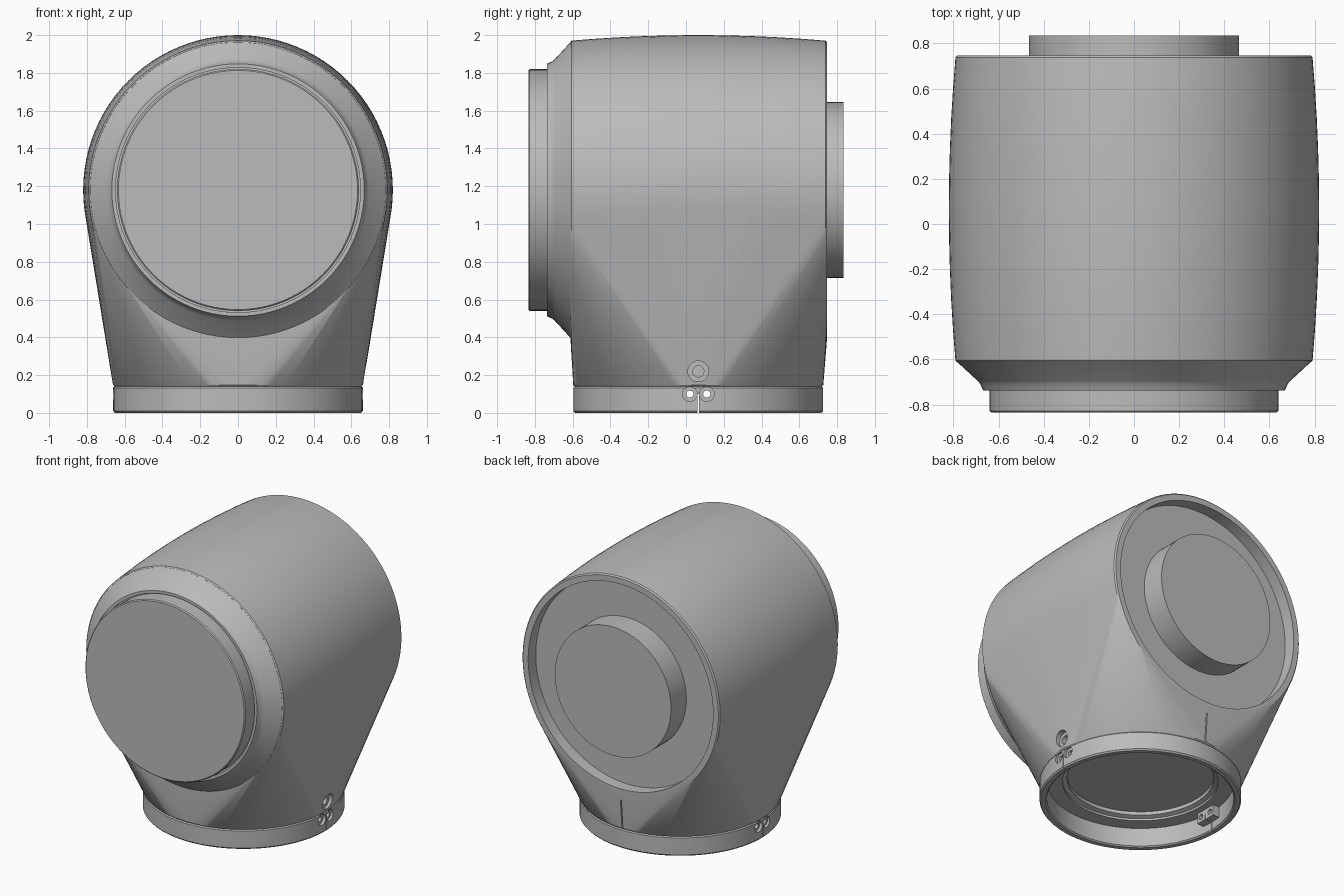
import bpy, bmesh
from math import cos, sin, pi, radians
from mathutils import Matrix, Vector

cube = bpy.data.objects.get("Cube")
if cube:
    bpy.data.objects.remove(cube, do_unlink=True)

grey = bpy.data.materials.new("cast_grey")
grey.use_nodes = True
grey.diffuse_color = (0.5, 0.5, 0.5, 1)
grey.node_tree.nodes["Principled BSDF"].inputs["Base Color"].default_value = (0.5, 0.5, 0.5, 1)

AXIS_Z = 1.18      # height of the barrel axis
NECK_Y = 0.065     # centre of the round collar
TURN = {"X": Matrix.Rotation(pi / 2, 4, "Y"),
        "Y": Matrix.Rotation(-pi / 2, 4, "X"),
        "Z": Matrix.Identity(4)}


def finish(name, bm):
    bmesh.ops.recalc_face_normals(bm, faces=bm.faces)
    mesh = bpy.data.meshes.new(name)
    bm.to_mesh(mesh)
    bm.free()
    mesh.materials.append(grey)
    obj = bpy.data.objects.new(name, mesh)
    bpy.context.collection.objects.link(obj)
    return obj


def ring(bm, h, r, matrix, segs):
    """Circle of vertices, or a single pole when the radius is zero."""
    if r == 0:
        return [bm.verts.new(matrix @ Vector((0, 0, h)))]
    return [bm.verts.new(matrix @ Vector((r * cos(2 * pi * i / segs), r * sin(2 * pi * i / segs), h)))
            for i in range(segs)]


def lathe(name, profile, axis, centre, segs=96, closed=False):
    """Spin a profile of (distance along axis, radius) pairs."""
    bm = bmesh.new()
    matrix = Matrix.Translation(centre) @ TURN[axis]
    rings = [ring(bm, h, r, matrix, segs) for h, r in profile]
    pairs = list(zip(rings, rings[1:]))
    if closed:
        pairs.append((rings[-1], rings[0]))
    for a, b in pairs:
        for i in range(segs):
            j = (i + 1) % segs
            quad = [a[i % len(a)], a[j % len(a)], b[j % len(b)], b[i % len(b)]]
            bm.faces.new(list(dict.fromkeys(quad)))
    return finish(name, bm)


def box(name, centre, size):
    bm = bmesh.new()
    bmesh.ops.create_cube(bm, size=1, matrix=Matrix.Translation(centre) @ Matrix.Diagonal((*size, 1)))
    return finish(name, bm)


def cut(obj, cutters):
    """Subtract the cutters and bake the result."""
    for c in cutters:
        mod = obj.modifiers.new("cut", "BOOLEAN")
        mod.operation, mod.solver, mod.object = "DIFFERENCE", "EXACT", c
    bpy.context.view_layer.update()
    evaluated = obj.evaluated_get(bpy.context.evaluated_depsgraph_get())
    mesh = bpy.data.meshes.new_from_object(evaluated)
    obj.modifiers.clear()
    obj.data = mesh


# Housing: bulged barrel blended into the round neck as one taut skin
bm = bmesh.new()
at_barrel = Matrix.Translation((0, 0, AXIS_Z)) @ TURN["Y"]
at_neck = Matrix.Translation((0, NECK_Y, 0))
front, back, steps = -0.605, 0.738, 10
ring(bm, -0.612, 0.783, at_barrel, 96)
for k in range(steps + 1):
    y = front + (back - front) * k / steps
    ring(bm, y, 0.82 - 0.03 * ((y - NECK_Y) / 0.68) ** 2, at_barrel, 96)
ring(bm, 0.747, 0.782, at_barrel, 96)
for z, r in ((0.14, 0.654), (0.148, 0.662), (0.2, 0.664)):
    ring(bm, z, r, at_neck, 96)
hull = bmesh.ops.convex_hull(bm, input=bm.verts)
loose = {g for g in hull["geom_interior"] + hull["geom_unused"] if isinstance(g, bmesh.types.BMVert)}
bmesh.ops.delete(bm, geom=list(loose), context="VERTS")
bmesh.ops.dissolve_limit(bm, angle_limit=radians(0.2), verts=bm.verts, edges=bm.edges)
housing = finish("housing", bm)

recess = lathe("recess_cutter", [(0.66, 0), (0.66, 0.74), (0.9, 0.74), (0.9, 0)], "Y", (0, 0, AXIS_Z))
floor = lathe("floor_cutter", [(0.1, 0), (0.1, 0.51), (0.155, 0.51), (0.165, 0.48), (0.19, 0.48), (0.19, 0)],
              "Z", (0, NECK_Y, 0))
screw = lathe("screw_cutter", [(0.6, 0), (0.6, 0.03), (0.645, 0.03), (0.645, 0.055), (0.75, 0.055), (0.75, 0)],
              "X", (0, NECK_Y, 0.22), 32)
seam = box("seam_cutter", (0, 0.745, 0.255), (0.008, 0.06, 0.21))
housing_cutters = [recess, floor, screw, seam]
cut(housing, housing_cutters)

# Collar: open clamp ring under the neck
collar = lathe("collar", [(0.14, 0.654), (0.133, 0.661), (0.01, 0.661), (0, 0.652), (0, 0.622),
                          (0.008, 0.612), (0.14, 0.612)], "Z", (0, NECK_Y, 0), closed=True)

# Clamp lugs inside the collar, with a split and two stepped holes each
clamp_cutters, lugs = [], []
for side, word in ((1, "left"), (-1, "right")):
    lugs.append(box("clamp_lug_" + word, (side * 0.59, NECK_Y, 0.1), (0.07, 0.16, 0.076)))
    clamp_cutters.append(box("split_cutter", (side * 0.6, NECK_Y, 0.04), (0.2, 0.006, 0.12)))
    for dy in (-0.045, 0.045):
        steps = [(0.5, 0), (0.5, 0.019), (0.64, 0.019), (0.64, 0.039), (0.7, 0.039), (0.7, 0)]
        clamp_cutters.append(lathe("hole_cutter", [(side * h, r) for h, r in steps], "X",
                                   (0, NECK_Y + dy, 0.1), 24))
for part in [collar] + lugs:
    cut(part, clamp_cutters)

for c in housing_cutters + clamp_cutters:
    bpy.data.objects.remove(c, do_unlink=True)

# Front nose cone, front cover and rear boss on the barrel axis
axis_centre = (0, 0, AXIS_Z)
nose = lathe("nose_cone", [(-0.6, 0), (-0.6, 0.782), (-0.612, 0.782), (-0.695, 0.692), (-0.708, 0.681),
                           (-0.725, 0.674), (-0.737, 0.668), (-0.737, 0.648), (-0.72, 0.648), (-0.72, 0)],
             "Y", axis_centre)
cover = lathe("front_cover", [(-0.7, 0), (-0.7, 0.64), (-0.828, 0.64), (-0.835, 0.633), (-0.835, 0)],
              "Y", axis_centre)
boss = lathe("rear_boss", [(0.64, 0), (0.64, 0.465), (0.835, 0.465), (0.835, 0)], "Y", axis_centre)

# Smooth curved skins, keep the machined edges sharp
bpy.ops.object.select_all(action="DESELECT")
for obj in [housing, collar, nose, cover, boss] + lugs:
    obj.select_set(True)
bpy.context.view_layer.objects.active = housing
bpy.ops.object.shade_smooth_by_angle(angle=radians(30))
